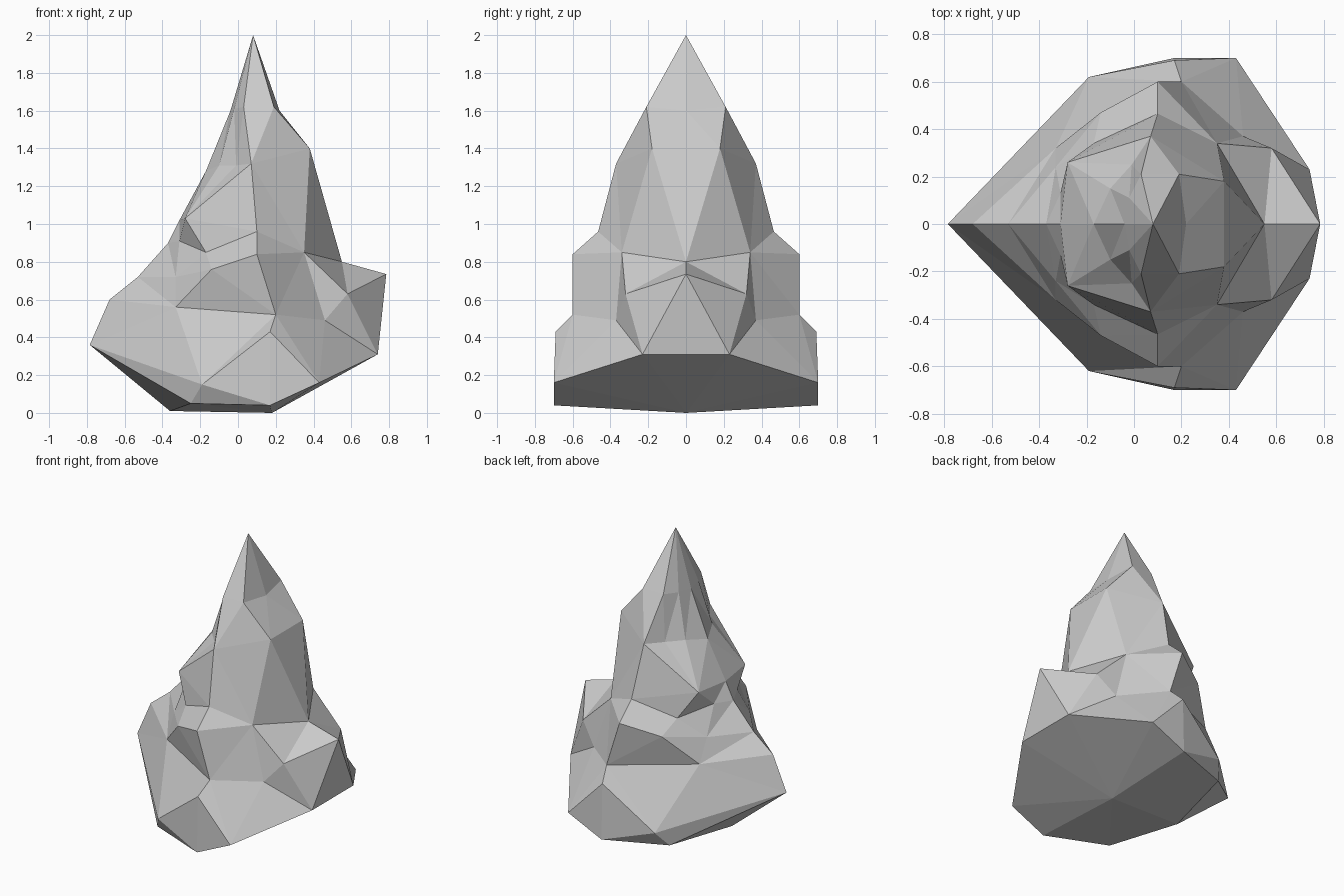
import bpy
import bmesh

if "Cube" in bpy.data.objects:
    bpy.data.objects.remove(bpy.data.objects["Cube"])

# Shared corner points (only the +y half is described; the rest is mirrored)
SAME = None                       # repeats the previous corner in a ring
apex = (0.08, 0, 2.0)
shelf_side = (0.35, 0.34, 0.85)
shelf_ridge = (0.55, 0, 0.80)
shoulder_side = (0.38, 0.18, 1.40)
shoulder_ridge = (0.38, 0, 1.40)
flank = (0.07, 0.37, 1.32)

# Half rings, each running from the -x ridge round the side to the +x ridge
foot = [(-0.36, 0, 0.01), (-0.25, 0.54, 0.05), SAME, (0.17, 0.70, 0.04), SAME,
        (0.18, 0, 0), SAME]
base = [(-0.785, 0, 0.36), (-0.19, 0.62, 0.15), SAME, (0.17, 0.69, 0.43),
        (0.43, 0.70, 0.16), (0.74, 0.23, 0.31), (0.74, 0, 0.31)]
waist = [(-0.68, 0, 0.60), (-0.33, 0.32, 0.56), SAME, (0.20, 0.60, 0.52),
         (0.46, 0.37, 0.49), (0.58, 0.32, 0.63), (0.785, 0, 0.735)]
shelf = [(-0.53, 0, 0.72), (-0.33, 0.24, 0.72), (-0.14, 0.47, 0.76),
         (0.10, 0.60, 0.84), shelf_side, SAME, shelf_ridge]
notch = [(-0.37, 0, 0.90), (-0.31, 0.13, 0.91), (-0.17, 0.34, 0.85),
         (0.10, 0.465, 0.96), shelf_side, SAME, shelf_ridge]
overhang = [(-0.31, 0, 1.02), (-0.28, 0.26, 1.03), SAME, flank,
            shoulder_side, SAME, shoulder_ridge]
shoulder = [(-0.17, 0, 1.28), (-0.10, 0.15, 1.31), (-0.01, 0.25, 1.31), flank,
            shoulder_side, SAME, shoulder_ridge]
neck = [(-0.04, 0, 1.60), (-0.02, 0.11, 1.61), (0.03, 0.21, 1.62),
        (0.19, 0.21, 1.62), SAME, SAME, (0.22, 0, 1.60)]
tip = [apex] + [SAME] * 6


def fill(ring):
    out = []
    for p in ring:
        out.append(out[-1] if p is SAME else p)
    return out


rings = [fill(r) for r in (foot, base, waist, shelf, notch, overhang,
                           shoulder, neck, tip)]
bm = bmesh.new()
verts = {}


def add_face(points):
    """Add a face, dropping repeated corners."""
    unique = list(dict.fromkeys(points))
    if len(unique) < 3:
        return
    for p in unique:
        if p not in verts:
            verts[p] = bm.verts.new(p)
    bm.faces.new([verts[p] for p in unique])


# Skin between the rings, then the underside
for low, high in zip(rings, rings[1:]):
    for i in range(len(low) - 1):
        add_face((low[i + 1], low[i], high[i], high[i + 1]))
add_face(rings[0])
bmesh.ops.triangulate(bm, faces=bm.faces[:])

mesh = bpy.data.meshes.new("rock_spire")
bm.to_mesh(mesh)
bm.free()
rock = bpy.data.objects.new("rock_spire", mesh)
bpy.context.collection.objects.link(rock)

# Mirror across y to complete the rock
mirror = rock.modifiers.new("mirror", 'MIRROR')
mirror.use_axis = (False, True, False)
mirror.use_clip = True
